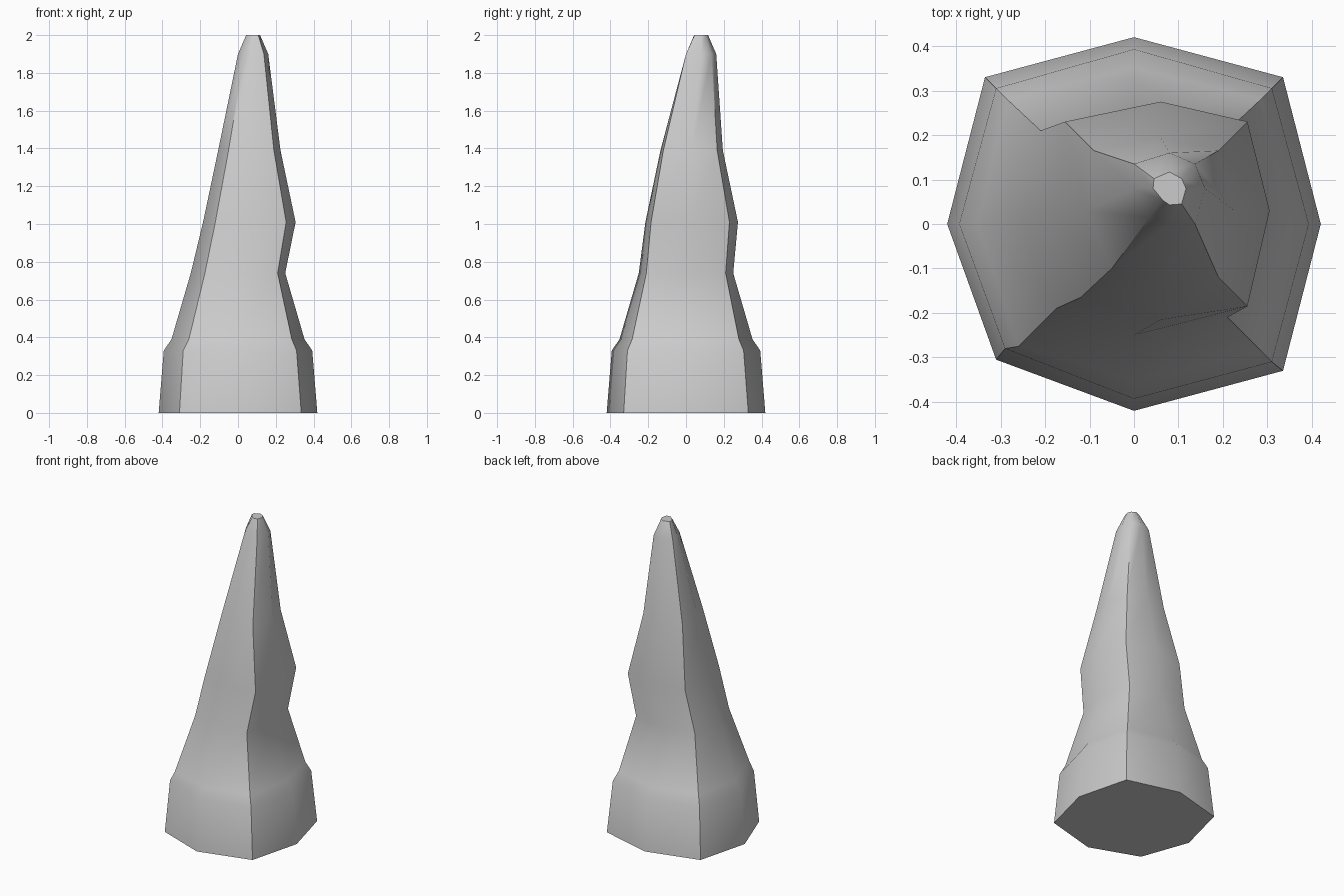
import bpy
import bmesh

if "Cube" in bpy.data.objects:
    bpy.data.objects.remove(bpy.data.objects["Cube"])

# Cross-sections from bottom to top:
# z, centre x, centre y, radius, corner right / back / left / front, front-left corner x, y
rings = [
    (0.00, 0.00, 0.00, 0.420, 0.335, 0.33, -0.335, -0.33, -0.31, -0.305),
    (0.33, 0.00, 0.00, 0.393, 0.31, 0.305, -0.31, -0.31, -0.29, -0.28),
    (0.39, 0.00, 0.00, 0.352, 0.285, 0.28, -0.285, -0.285, -0.26, -0.275),
    (0.74, 0.00, 0.00, 0.250, 0.21, 0.21, -0.21, -0.21, -0.175, -0.19),
    (1.01, 0.06, 0.03, 0.245, 0.255, 0.23, -0.155, -0.185, -0.12, -0.165),
    (1.39, 0.06, 0.03, 0.165, 0.19, 0.165, -0.09, -0.12, -0.05, -0.10),
    (1.90, 0.08, 0.08, 0.080, 0.137, 0.135, 0.0, 0.0, 0.035, 0.015),
    (2.00, 0.08, 0.08, 0.037, 0.107, 0.102, 0.045, 0.045, 0.065, 0.053),
]


def octagon(bm, z, cx, cy, r, right, back, left, front, sx, sy):
    points = [(cx + r, cy), (right, back), (cx, cy + r), (left, back),
              (cx - r, cy), (sx, sy), (cx, cy - r), (right, front)]
    return [bm.verts.new((x, y, z)) for x, y in points]


# Leaning rock spire, lofted through the octagons
bm = bmesh.new()
loops = [octagon(bm, *ring) for ring in rings]
for low, high in zip(loops, loops[1:]):
    for i in range(8):
        j = (i + 1) % 8
        bm.faces.new((low[i], low[j], high[j], high[i]))
bm.faces.new(loops[0][::-1])
bm.faces.new(loops[-1])
bmesh.ops.recalc_face_normals(bm, faces=bm.faces)

mesh = bpy.data.meshes.new("rock_spire")
bm.to_mesh(mesh)
bm.free()
spire = bpy.data.objects.new("rock_spire", mesh)
bpy.context.collection.objects.link(spire)

# Soft facets with crisp corners
bpy.context.view_layer.objects.active = spire
spire.select_set(True)
bpy.ops.object.shade_smooth_by_angle(angle=0.75)
